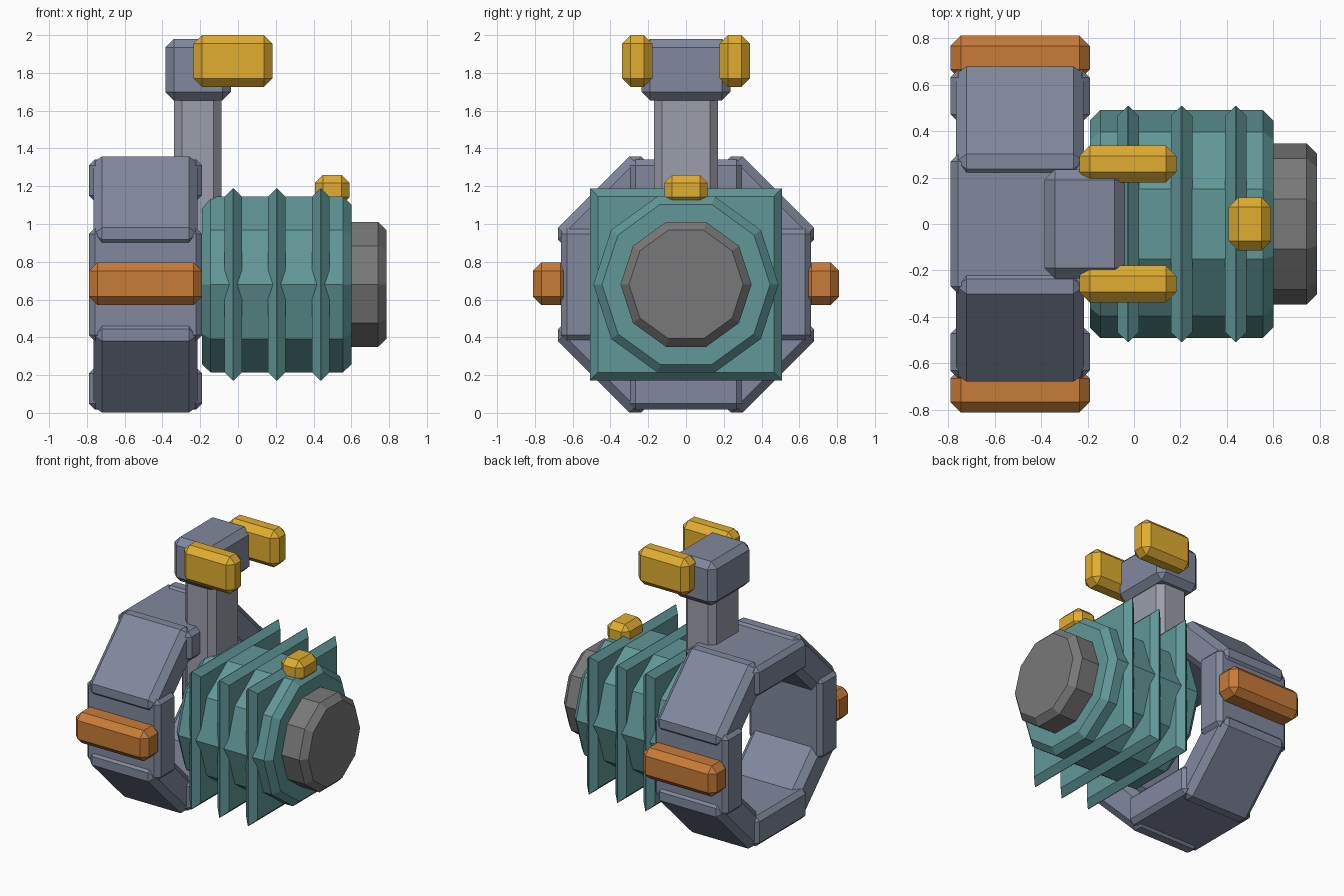
import bpy, bmesh
from math import pi, cos, sin
from mathutils import Matrix, Vector

if "Cube" in bpy.data.objects:
    bpy.data.objects.remove(bpy.data.objects["Cube"])


def mat(name, r, g, b):
    m = bpy.data.materials.new(name)
    m.diffuse_color = (r, g, b, 1)
    m.use_nodes = True
    m.node_tree.nodes["Principled BSDF"].inputs["Base Color"].default_value = m.diffuse_color
    return m


STEEL = mat("blue_grey", 0.22, 0.25, 0.34)
LIGHT = mat("light_grey", 0.33, 0.34, 0.40)
TEAL = mat("teal", 0.12, 0.31, 0.31)
GOLD = mat("gold", 0.75, 0.42, 0.03)
ORANGE = mat("orange", 0.58, 0.20, 0.04)
DARK = mat("neutral_grey", 0.19, 0.19, 0.19)


def finish(bm, name, m):
    bmesh.ops.recalc_face_normals(bm, faces=bm.faces)
    me = bpy.data.meshes.new(name)
    bm.to_mesh(me)
    bm.free()
    me.materials.append(m)
    ob = bpy.data.objects.new(name, me)
    bpy.context.collection.objects.link(ob)
    return ob


def box(name, lo, hi, bevel, m, turn=None):
    """Chamfered box between two corners, optionally transformed afterwards."""
    lo, hi = Vector(lo), Vector(hi)
    bm = bmesh.new()
    bmesh.ops.create_cube(bm, size=1)
    for v in bm.verts:
        v.co = (lo + hi) / 2 + v.co * (hi - lo)
    bmesh.ops.bevel(bm, geom=bm.edges[:], offset=bevel, segments=1,
                    affect='EDGES', profile=0.5)
    if turn:
        bm.transform(turn)
    return finish(bm, name, m)


def drum(name, stations, sides, start, m, z=0.68):
    """Prism along x from (x, radius) stations."""
    bm = bmesh.new()
    rings = [[bm.verts.new((x, r * cos(start + 2 * pi * i / sides),
                            z + r * sin(start + 2 * pi * i / sides)))
              for i in range(sides)] for x, r in stations]
    for a, b in zip(rings, rings[1:]):
        for i in range(sides):
            j = (i + 1) % sides
            bm.faces.new((a[i], a[j], b[j], b[i]))
    bm.faces.new(rings[0])
    bm.faces.new(rings[-1])
    return finish(bm, name, m)


# Octagonal collar of eight blocks, the diagonal ones slightly narrower
for i in range(8):
    turn = Matrix.Translation((-0.49, 0, 0.68)) @ Matrix.Rotation(i * pi / 4, 4, 'X')
    if i % 2:
        box(f"collar_block_{i}", (-0.275, -0.312, 0.46), (0.275, 0.312, 0.692), 0.045, STEEL, turn)
    else:
        box(f"collar_block_{i}", (-0.30, -0.30, 0.44), (0.30, 0.30, 0.662), 0.032, STEEL, turn)

# Orange side rails
for s, side in ((-1, "front"), (1, "back")):
    y = sorted((s * 0.62, s * 0.81))
    box(f"{side}_rail", (-0.79, y[0], 0.57), (-0.19, y[1], 0.797), 0.045, ORANGE)

# Mast and head
box("mast", (-0.34, -0.17, 0.75), (-0.087, 0.17, 1.72), 0.043, LIGHT)
box("head", (-0.385, -0.235, 1.655), (-0.038, 0.235, 1.98), 0.045, STEEL)

# Gold arms on the head, and the knob on the barrel
for s, side in ((-1, "front"), (1, "back")):
    y = sorted((s * 0.178, s * 0.338))
    box(f"{side}_head_arm", (-0.235, y[0], 1.725), (0.182, y[1], 2.0), 0.045, GOLD)
box("barrel_knob", (0.407, -0.115, 1.10), (0.59, 0.115, 1.26), 0.042, GOLD)

# Ten-sided barrel with end cap
drum("barrel", [(-0.19, 0.445), (-0.145, 0.49), (0.555, 0.49), (0.60, 0.445)], 10, 0, TEAL)
drum("end_cap", [(0.50, 0.347), (0.742, 0.347), (0.787, 0.302)], 10, 0, DARK)

# Square cooling fins with knife edges
d = 2 ** 0.5
for i, x in enumerate((-0.025, 0.205, 0.438)):
    drum(f"fin_{i}", [(x - 0.046, 0.465 * d), (x - 0.002, 0.508 * d),
                      (x + 0.002, 0.508 * d), (x + 0.046, 0.465 * d)], 4, pi / 4, TEAL)
